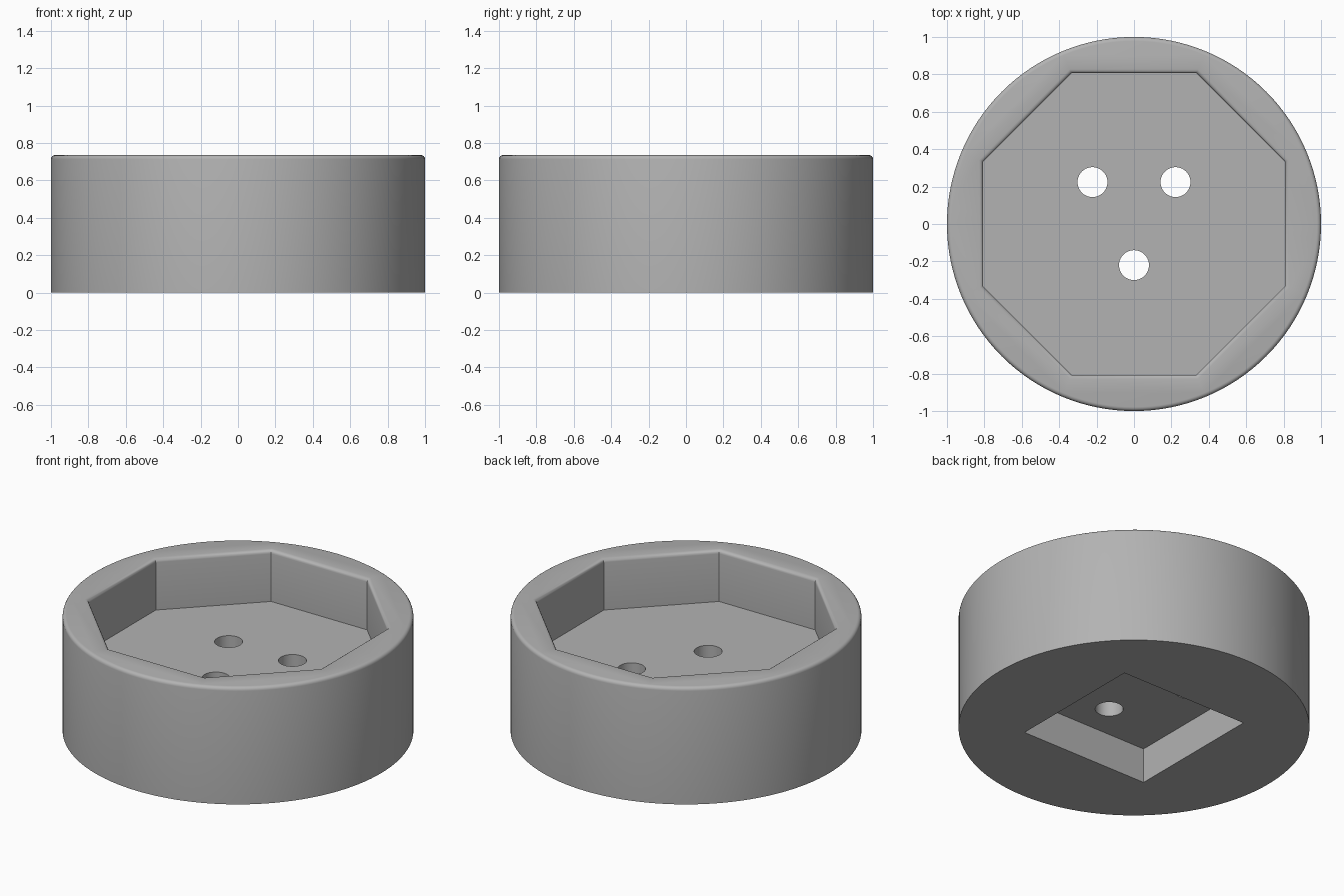
import bpy, bmesh
from math import cos, sin, pi

HEIGHT = 0.735
FLOOR = 0.413      # floor of the octagonal recess
FILLET = 0.022

old = bpy.data.objects.get("Cube")
if old:
    bpy.data.objects.remove(old, do_unlink=True)

grey = bpy.data.materials.new("plain grey")
grey.use_nodes = True
colour = (0.45, 0.45, 0.45, 1)
grey.diffuse_color = colour
grey.node_tree.nodes["Principled BSDF"].inputs["Base Color"].default_value = colour


def prism(name, sides, profile, centre=(0, 0), turn=0.0):
    """Closed solid of stacked polygon rings; profile holds (radius, z) pairs."""
    bm = bmesh.new()
    rings = []
    for radius, z in profile:
        angles = [turn + 2 * pi * i / sides for i in range(sides)]
        rings.append([bm.verts.new((centre[0] + radius * cos(a),
                                    centre[1] + radius * sin(a), z)) for a in angles])
    for low, high in zip(rings, rings[1:]):
        for i in range(sides):
            j = (i + 1) % sides
            bm.faces.new((low[i], low[j], high[j], high[i]))
    bm.faces.new(rings[0][::-1])
    bm.faces.new(rings[-1])
    mesh = bpy.data.meshes.new(name)
    bm.to_mesh(mesh)
    bm.free()
    mesh.materials.append(grey)
    obj = bpy.data.objects.new(name, mesh)
    bpy.context.collection.objects.link(obj)
    return obj


def cut(target, cutter):
    """Subtract the cutter from the target, then discard the cutter."""
    cutter.hide_render = True
    mod = target.modifiers.new(cutter.name, 'BOOLEAN')
    mod.operation = 'DIFFERENCE'
    mod.solver = 'EXACT'
    mod.object = cutter
    bpy.context.view_layer.objects.active = target
    bpy.ops.object.modifier_apply(modifier=mod.name)
    bpy.data.objects.remove(cutter, do_unlink=True)


steps = [pi / 2 * k / 4 for k in range(5)]

# Round body with a softened top rim
rim = [(1 - FILLET + FILLET * cos(t), HEIGHT - FILLET + FILLET * sin(t)) for t in steps]
body = prism("round_body", 128, [(1, 0)] + rim)

# Octagonal recess flaring into a rounded lip
to_corner = 1 / cos(pi / 8)
apothem = 0.806
lip = [(apothem + FILLET * (1 - cos(t)), HEIGHT - FILLET + FILLET * sin(t)) for t in steps]
recess = [(apothem, FLOOR)] + lip + [(apothem + FILLET, HEIGHT + 0.1)]
cut(body, prism("octagon_recess", 8, [(a * to_corner, z) for a, z in recess], turn=pi / 8))

# Square socket underneath
half = 0.4425
cut(body, prism("square_socket", 4, [(half * 2 ** 0.5, -0.1), (half * 2 ** 0.5, 0.22)], turn=pi / 4))

# Three through holes
for x, y in ((-0.222, 0.224), (0.222, 0.224), (0, -0.22)):
    cut(body, prism("screw_hole", 40, [(0.08, 0.1), (0.08, 0.6)], (x, y)))

# Smooth curved walls, crisp edges
bpy.ops.object.select_all(action='DESELECT')
body.select_set(True)
bpy.context.view_layer.objects.active = body
bpy.ops.object.shade_smooth_by_angle(angle=pi / 6)
